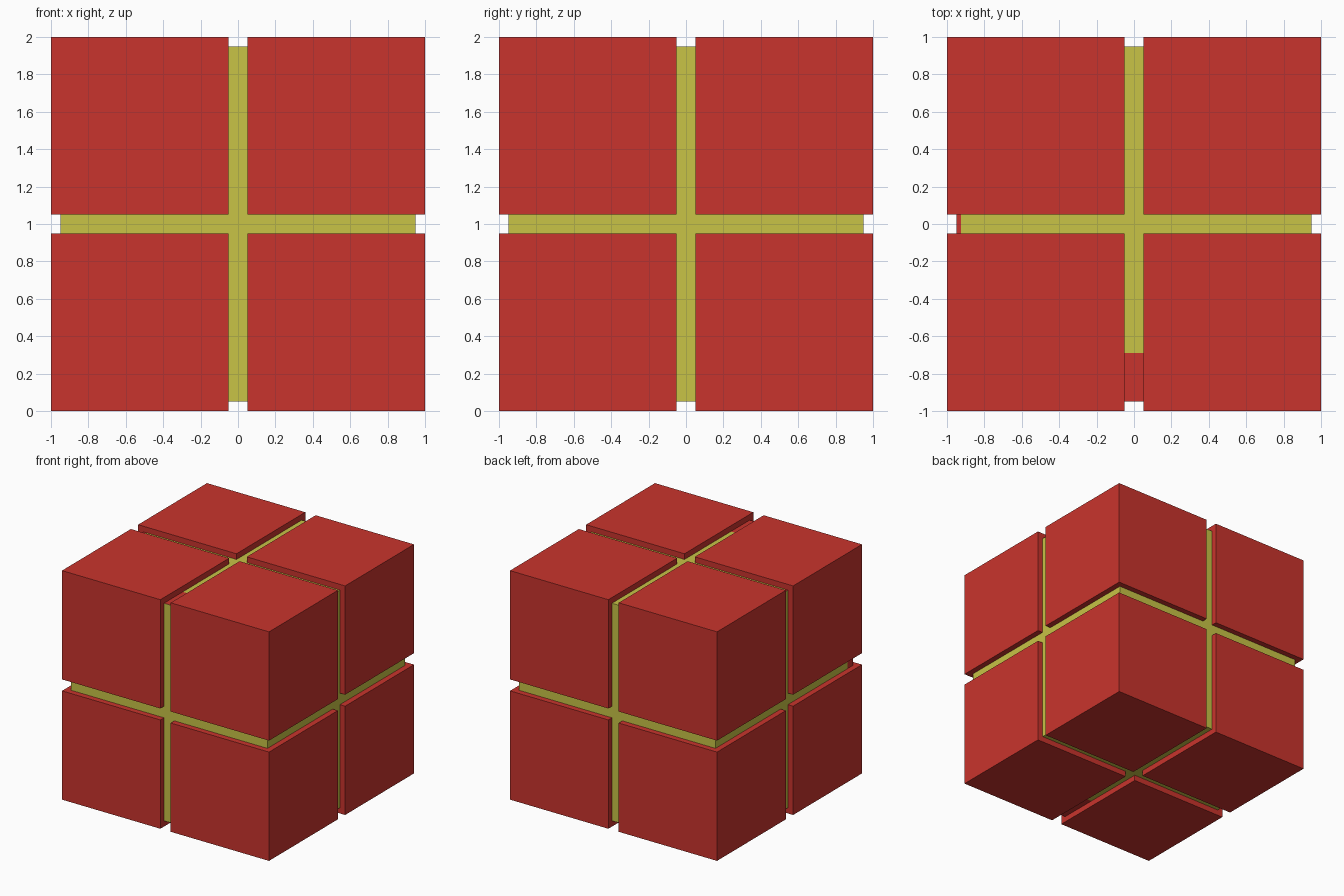
import bpy, bmesh
from mathutils import Vector, Matrix

if "Cube" in bpy.data.objects:
    bpy.data.objects.remove(bpy.data.objects["Cube"])


def material(name, colour):
    m = bpy.data.materials.new(name)
    m.diffuse_color = (*colour, 1)
    m.use_nodes = True
    m.node_tree.nodes["Principled BSDF"].inputs["Base Color"].default_value = m.diffuse_color
    return m


red = material("red", (0.584, 0.034, 0.026))
yellow = material("yellow", (0.578, 0.546, 0.061))


def box(name, size, centre, mats):
    bm = bmesh.new()
    bmesh.ops.create_cube(bm, size=size, matrix=Matrix.Translation(centre))
    me = bpy.data.meshes.new(name)
    bm.to_mesh(me)
    bm.free()
    for m in mats:
        me.materials.append(m)
    ob = bpy.data.objects.new(name, me)
    bpy.context.collection.objects.link(ob)
    return ob


# Eight corner blocks separated by narrow grooves
for x in (-1, 1):
    for y in (-1, 1):
        for z in (-1, 1):
            name = "block_%s_%s_%s" % ("left" if x < 0 else "right",
                                       "front" if y < 0 else "back",
                                       "lower" if z < 0 else "upper")
            box(name, 0.95, (x * 0.525, y * 0.525, 1 + z * 0.525), [red])

# Core showing in the grooves, cut where its colour changes
core = box("core", 1.9, (0, 0, 1), [yellow, red])
bm = bmesh.new()
bm.from_mesh(core.data)
for co, no in (((-0.925, 0, 0), (1, 0, 0)), ((0, -0.69, 0), (0, 1, 0)),
               ((0, -0.61, 0), (0, 1, 0)), ((0, -0.87, 0), (0, 1, 0))):
    bmesh.ops.bisect_plane(bm, geom=bm.verts[:] + bm.edges[:] + bm.faces[:],
                           plane_co=co, plane_no=no)
bm.normal_update()
for f in bm.faces:
    c, n = f.calc_center_median(), f.normal
    top = n.z > 0.5 and (c.y < -0.69 or c.x < -0.925)
    bottom = n.z < -0.5 and c.y < -0.61
    left = n.x < -0.5 and c.y < -0.87
    f.material_index = int(top or bottom or left)
bm.to_mesh(core.data)
bm.free()
